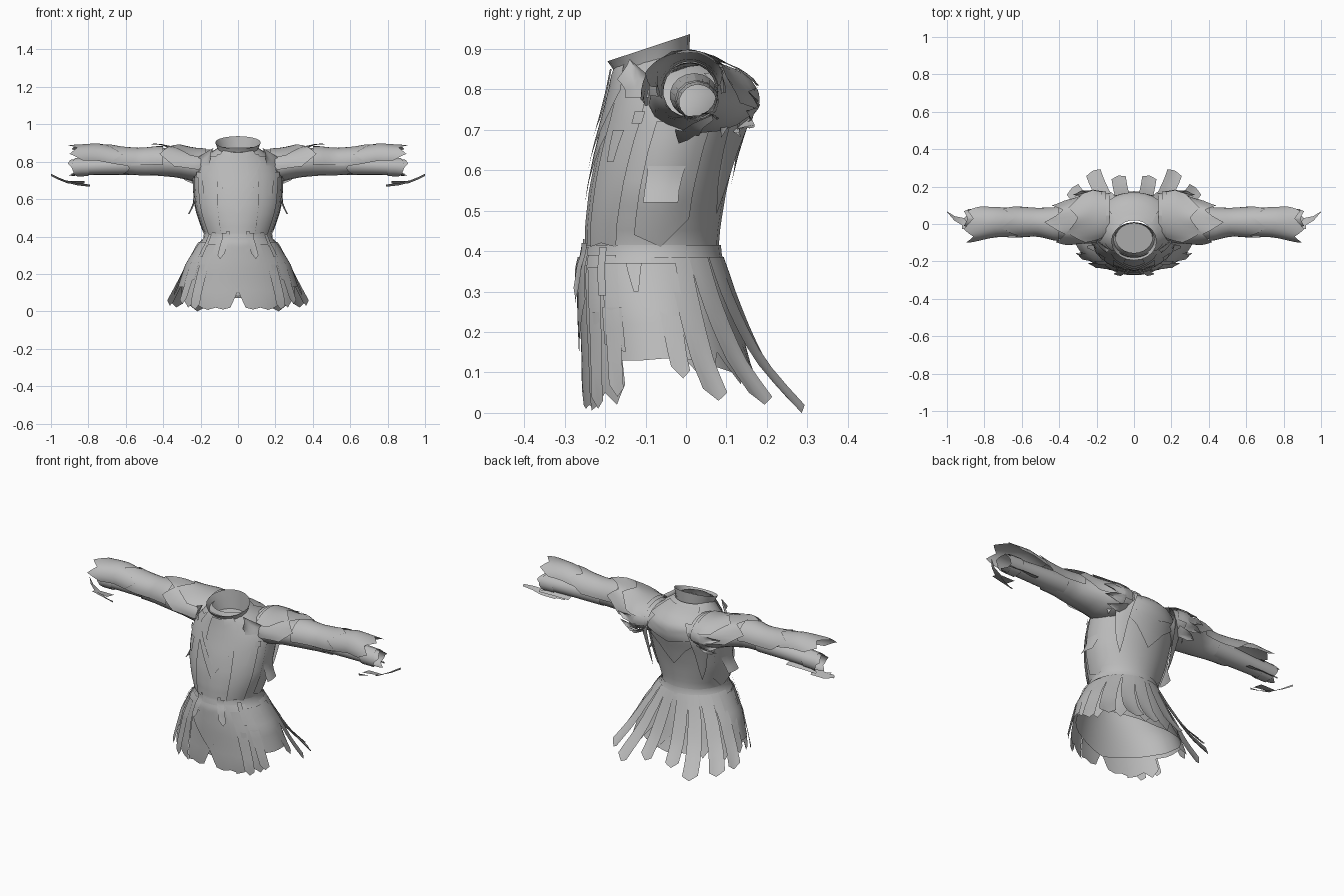
import bpy, math
from mathutils import Vector

if "Cube" in bpy.data.objects:
    bpy.data.objects.remove(bpy.data.objects["Cube"], do_unlink=True)

cloth = bpy.data.materials.new("grey_cloth")
cloth.use_nodes = True
GREY = (0.5, 0.5, 0.5, 1)
cloth.diffuse_color = GREY
cloth.node_tree.nodes["Principled BSDF"].inputs["Base Color"].default_value = GREY


def lookup(table, v):
    """Linear interpolation of a profile table keyed by its first column."""
    v = max(table[0][0], min(table[-1][0], v))
    for a, b in zip(table, table[1:]):
        if v <= b[0]:
            t = (v - a[0]) / (b[0] - a[0])
            return [p + (q - p) * t for p, q in zip(a[1:], b[1:])]


# body profile: height, half width, front y, back y
BODY = [(0, .33, -.25, .21), (.06, .33, -.255, .185), (.13, .31, -.255, .155),
        (.25, .27, -.26, .125), (.36, .205, -.26, .095), (.40, .172, -.25, .08),
        (.46, .195, -.25, .085), (.55, .225, -.24, .10), (.65, .235, -.22, .125),
        (.74, .235, -.195, .155), (.80, .205, -.18, .155), (.85, .145, -.17, .11),
        (.88, .10, -.155, .02)]
# sleeve profile: x, centre y, centre z, y radius, z radius
SLEEVE = [(.13, .045, .78, .12, .08), (.22, .04, .775, .135, .085), (.32, .015, .79, .105, .075),
          (.42, .0, .80, .08, .075), (.52, .01, .795, .065, .068), (.62, .01, .80, .07, .068),
          (.75, .01, .825, .072, .065), (.9, -.005, .825, .085, .05)]
CUFF = [(.5, .02, .785, .06, .055), (.75, .025, .775, .05, .045), (.92, .03, .768, .045, .042)]


def body(a, z, off):
    hw, yf, yb = lookup(BODY, z)
    d = Vector((math.sin(a), -math.cos(a), 0))
    return Vector((hw * d.x, (yf + yb) / 2 + (yb - yf) / 2 * d.y, z)) + d * off


def tube(table):
    def surface(a, x, off):
        yc, zc, ry, rz = lookup(table, x)
        d = Vector((0, -math.sin(a), math.cos(a)))
        return Vector((x, yc + ry * d.y, zc + rz * d.z)) + d * off
    return surface


sleeve, cuff = tube(SLEEVE), tube(CUFF)


def finish(name, verts, faces, mirror=True):
    mesh = bpy.data.meshes.new(name)
    mesh.from_pydata(verts, [], faces)
    mesh.materials.append(cloth)
    ob = bpy.data.objects.new(name, mesh)
    bpy.context.collection.objects.link(ob)
    bpy.ops.object.select_all(action='DESELECT')
    ob.select_set(True)
    bpy.context.view_layer.objects.active = ob
    bpy.ops.object.shade_smooth_by_angle(angle=math.radians(45))
    if mirror:
        ob.modifiers.new("mirror", 'MIRROR').use_axis = (True, False, False)


def panel(name, surf, a0, a1, v0, v1, off=0.0, flare=0.0, hem=(0, 0), rows=8,
          taper=1.0, mirror=True, sub=3):
    """Cloth laid on a surface; hem lists how far its far edge is shifted across the width."""
    cols = (len(hem) - 1) * sub
    mid, verts, faces = math.radians(a0 + a1) / 2, [], []
    half = math.radians(a1 - a0) / 2
    for r in range(rows + 1):
        t = r / rows
        for c in range(cols + 1):
            k, f = divmod(c, sub)
            shift = hem[k] + (hem[min(k + 1, len(hem) - 1)] - hem[k]) * f / sub
            a = mid + half * (2 * c / cols - 1) * (1 + (taper - 1) * t)
            verts.append(surf(a, v0 + (v1 + shift - v0) * t, off + flare * t * t))
    w = cols + 1
    for r in range(rows):
        for c in range(cols):
            i = r * w + c
            faces.append((i, i + 1, i + w + 1, i + w))
    finish(name, verts, faces, mirror)


# torso and under-skirt
panel("torso", body, 0, 180, .88, .39, rows=16, hem=(0,) * 5)
panel("waistband", body, 0, 180, .415, .365, off=.005, rows=2, hem=(0,) * 5)
panel("under_skirt", body, 0, 180, .40, .12, off=-.005, hem=(-.04, 0, .02, .02, 0, -.03, -.05))

# flared collar with a tilted rim, closed by a sunken neck floor
verts, faces, N = [], [], 20
for rx, ry, yc, z, tilt in ((.10, .085, -.08, .81, .2), (.105, .09, -.082, .86, .25),
                            (.122, .102, -.092, .903, .33)):
    for i in range(N):
        a = 2 * math.pi * i / N
        y = ry * math.sin(a)
        verts.append((rx * math.cos(a), yc + y, z + tilt * y))
for r in range(2):
    for i in range(N):
        j = (i + 1) % N
        faces.append((r * N + i, r * N + j, (r + 1) * N + j, (r + 1) * N + i))
faces.append(tuple(range(N)))
finish("collar", verts, faces, mirror=False)

# layered scarf points and lapels on the chest
panel("scarf_lower", body, -42, 42, .84, .52, off=.006, hem=(.27, .14, 0, .14, .27), mirror=False)
panel("scarf_upper", body, -34, 34, .865, .60, off=.012, hem=(.2, .10, 0, .10, .2), mirror=False)
panel("scarf_knot", body, -13, 13, .85, .68, off=.018, hem=(.05, 0, .05), mirror=False)
panel("lapel", body, 26, 62, .83, .41, off=.008, hem=(0, .01, 0), taper=.85)
panel("collar_wing", body, 42, 72, .78, .855, off=.012, flare=.035, hem=(-.03, .02, -.03), rows=4)
panel("side_wrap", body, 75, 120, .72, .42, off=.006, hem=(.02, -.01, .06))
panel("chest_patch", body, 38, 50, .70, .62, off=.014, rows=2, taper=.6)
panel("shoulder_patch", body, 55, 64, .745, .715, off=.013, rows=2)
panel("belt_loop", body, 14, 19, .43, .38, off=.01, rows=2)
panel("side_flap", body, 78, 108, .61, .52, off=.008, flare=.045, rows=3, taper=.75)

# back cape with pointed hem and hanging shoulder flaps
panel("back_cape", body, 138, 222, .87, .56, off=.008, hem=(.16, .10, 0, .10, .16), mirror=False)
panel("back_cape_top", body, 128, 232, .875, .72, off=.014, hem=(.03, .01, -.02, .01, .03),
      mirror=False)
panel("back_flap", body, 126, 152, .83, .49, off=.04, flare=-.005, taper=.4, hem=(.1, 0, .06))
panel("back_flap_outer", body, 112, 140, .84, .68, off=.045, flare=.01, taper=.6,
      hem=(.05, 0, .06, .02))

# skirt: front panels, chevrons, side panels
panel("front_skirt", body, 0, 28, .40, .01, off=.003, hem=(.10, .01, 0, .01, 0))
panel("front_chevron", body, -26, 26, .41, .12, off=.009, hem=(.16, .08, 0, .08, .16), mirror=False)
panel("belt_chevron", body, -24, 24, .385, .27, off=.014, hem=(.09, 0, .09), mirror=False)
panel("hip_panel", body, 27, 60, .39, .02, off=.009, hem=(-.015, .0, .03, .0, .05))
panel("side_panel", body, 58, 108, .37, .13, off=.012, hem=(0, 0, .005, 0))
panel("hip_pouch", body, 48, 64, .26, .15, off=.016, rows=3, hem=(.02, 0))
panel("thigh_patch", body, 38, 45, .25, .19, off=.016, rows=2, taper=.7)
panel("hip_strap", body, 46, 53, .41, .29, off=.02, rows=3)
panel("side_scrap", body, 70, 82, .37, .30, off=.017, rows=3, taper=.3)

# ragged strips over the front hips: angle, half width, top, bottom
for a, w, top, bottom in ((20, 6, .42, .28), (40, 7, .36, .01), (56, 7, .37, .04)):
    panel("front_strip", body, a - w, a + w, top, bottom, off=.014, flare=.012,
          taper=.7, hem=(.03, 0, .02), sub=2)

# back skirt and the flaring tails: angle, half width, bottom, flare
panel("back_skirt", body, 104, 180, .40, .10, off=.002, hem=(.03, -.04, .05, -.03, .06, -.03, .05))
for a, w, bottom, flare in ((98, 9, .085, .015), (112, 10, .03, .055), (131, 10, .02, .10),
                            (151, 9, .0, .112), (168, 9, .03, .06)):
    panel("back_tail", body, a - w, a + w, .385, bottom, off=.008, flare=flare,
          taper=.62, hem=(.03, 0, .02), sub=2)

# sleeves: tube, draped outer shell and inner cuff
panel("upper_sleeve", sleeve, 0, 360, .13, .60, hem=(0, .03, -.02, .03, -.01, .02, 0), rows=10)
panel("forearm_sleeve", cuff, 0, 360, .50, .89, hem=(0, .02, -.02, .02, -.03, .02, 0), rows=8)
panel("cuff_band", cuff, 0, 360, .80, .87, off=.006, rows=2, hem=(0, .02, -.01, .02, 0))
panel("forearm_drape", sleeve, -80, 105, .52, .86, off=.006, flare=.008,
      hem=(-.04, .03, .0, .05, .0, .04, -.03))
panel("elbow_drape", sleeve, -95, 100, .40, .66, off=.01, flare=.004,
      hem=(-.05, .04, -.02, .05, -.04, .02))
panel("shoulder_drape", sleeve, -105, 100, .15, .42, off=.006, flare=.02,
      hem=(-.08, .02, -.04, .06, -.05, .0, -.08))
panel("shoulder_cap", sleeve, -70, 60, .17, .32, off=.012, flare=.015,
      hem=(-.05, .03, -.02, .04, -.06))

# torn points hanging behind each shoulder
for a, x in ((-88, .31), (-112, .30), (-135, .27)):
    panel("shoulder_point", sleeve, a - 16, a + 16, x - .1, x, off=.008, flare=.03,
          taper=.5, rows=4, hem=(-.03, 0.02, -.03), sub=2)


def blade(name, path, width):
    """Flat leaf of cloth along a path, pointed at its end."""
    verts, faces = [], []
    for i, p in enumerate(path):
        w = width * (1 - i / (len(path) - 1)) + .002
        verts += [Vector(p) + Vector((0, -w, .006)), Vector(p) + Vector((0, w, -.006))]
    for i in range(len(path) - 1):
        k = i * 2
        faces.append((k, k + 1, k + 3, k + 2))
    finish(name, verts, faces)


# torn scraps hanging under the wrists
blade("wrist_scrap", [(.82, .0, .69), (.91, .01, .69), (.96, .03, .71), (1, .066, .73)], .03)
blade("wrist_scrap_lower", [(.92, .0, .695), (.86, -.01, .68), (.79, -.02, .672)], .025)
blade("wrist_thread", [(.7, .06, .735), (.8, .07, .735), (.89, .075, .73)], .02)
